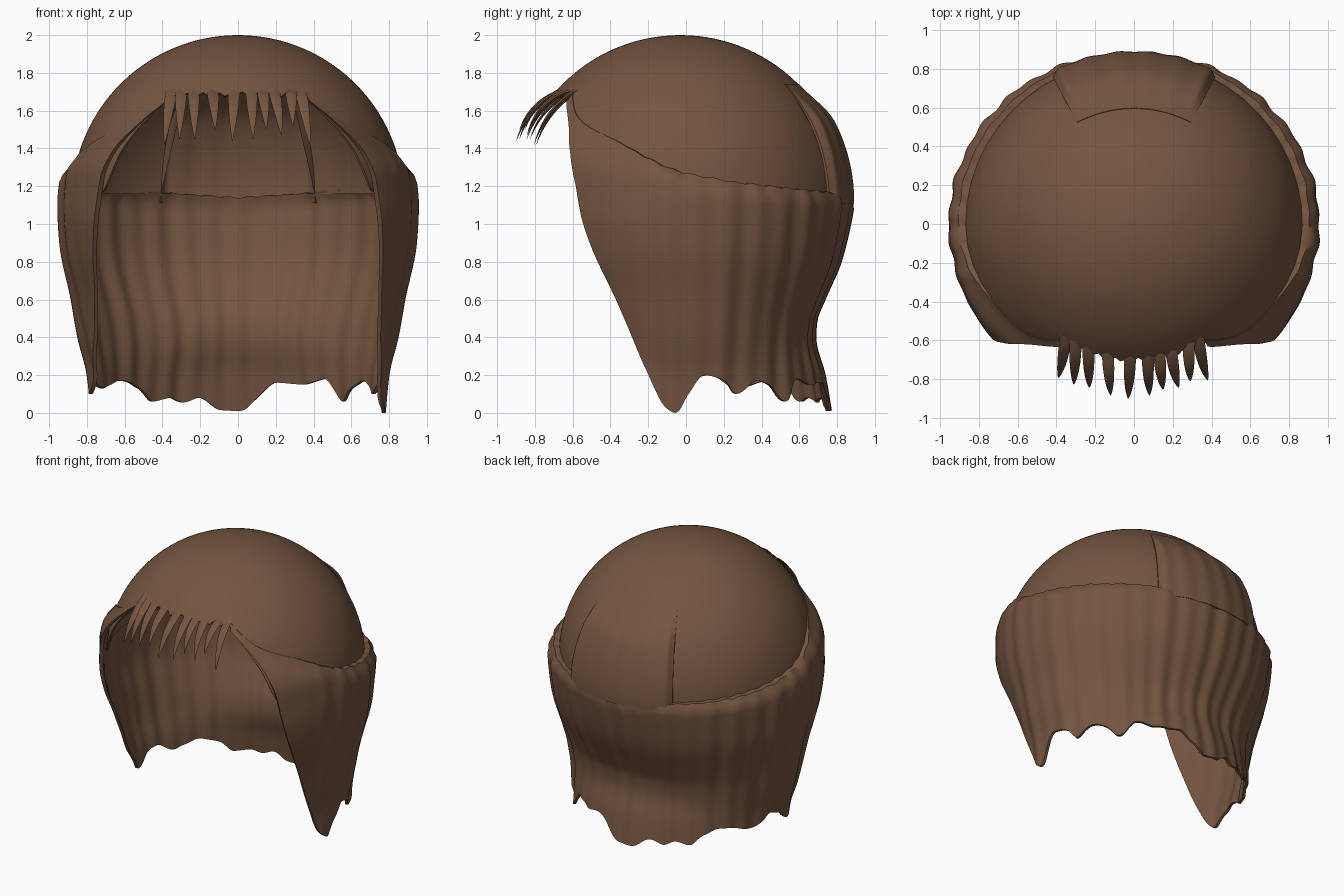
import bpy, bmesh, math, random
from math import sin, cos, radians
from mathutils import Vector

random.seed(4)
cube = bpy.data.objects.get("Cube")
if cube:
    bpy.data.objects.remove(cube)

brown = bpy.data.materials.new("brown_hair")
brown.use_nodes = True
COLOUR = (0.175, 0.091, 0.051, 1)
brown.diffuse_color = COLOUR
brown.node_tree.nodes["Principled BSDF"].inputs["Base Color"].default_value = COLOUR
brown.node_tree.nodes["Principled BSDF"].inputs["Roughness"].default_value = 0.8

DOME_Y, DOME_Z, DOME_R = -0.03, 1.12, 0.88


def ease(t):
    t = max(0.0, min(1.0, t))
    return t * t * (3 - 2 * t)


def curve(points, x):
    """Smooth interpolation without overshoot through (x, value) pairs."""
    if x <= points[0][0]:
        return points[0][1]
    if x >= points[-1][0]:
        return points[-1][1]
    i = next(k for k in range(len(points) - 1) if x <= points[k + 1][0])

    def secant(k):
        (a, p), (b, q) = points[k], points[k + 1]
        return (q - p) / (b - a)

    def slope(k):
        if k == 0 or k == len(points) - 1:
            return secant(min(k, len(points) - 2))
        s, t = secant(k - 1), secant(k)
        return 2 * s * t / (s + t) if s * t > 0 else 0.0

    (a, p), (b, q) = points[i], points[i + 1]
    h, t = b - a, (x - a) / (b - a)
    return p + h * slope(i) * t * (1 - t) ** 2 - h * slope(i + 1) * t * t * (1 - t) + (q - p) * ease(t)


def around(angle, radius, z, y=0.0):
    """Point at an angle in degrees, counted from the front towards +x."""
    a = radians(angle)
    return Vector((radius * sin(a), y - radius * cos(a), z))


def loft(name, rings, wrap=False):
    """Skin a list of equally long closed outlines, capped unless wrapped."""
    bm = bmesh.new()
    rows = [[bm.verts.new(p) for p in ring] for ring in rings]
    n = len(rows[0])
    for i in range(len(rows) if wrap else len(rows) - 1):
        a, b = rows[i], rows[(i + 1) % len(rows)]
        for j in range(n):
            k = (j + 1) % n
            bm.faces.new((a[j], a[k], b[k], b[j]))
    if not wrap:
        bm.faces.new(rows[0])
        bm.faces.new(rows[-1][::-1])
    bmesh.ops.remove_doubles(bm, verts=bm.verts, dist=0.0004)
    bmesh.ops.recalc_face_normals(bm, faces=bm.faces)
    mesh = bpy.data.meshes.new(name)
    bm.to_mesh(mesh)
    bm.free()
    mesh.materials.append(brown)
    ob = bpy.data.objects.new(name, mesh)
    bpy.context.collection.objects.link(ob)
    bpy.ops.object.select_all(action='DESELECT')
    ob.select_set(True)
    bpy.context.view_layer.objects.active = ob
    bpy.ops.object.shade_smooth_by_angle(angle=radians(50))


def pitches(high, low, rows):
    """Even steps of latitude on the dome between two heights."""
    hi, lo = (math.asin(min(1, (z - DOME_Z) / DOME_R)) for z in (high, low))
    return [hi + (lo - hi) * k / rows for k in range(rows + 1)]


def shell(angle, steps, swell, thick):
    """Closed outline of a slice of the dome, outside then inside."""
    ring = []
    for inset, order in ((0, steps), (thick, steps[::-1])):
        for p in order:
            r = DOME_R + swell(p) - inset
            ring.append(around(angle, r * cos(p), DOME_Z + r * sin(p), DOME_Y))
    return ring


# Crown: a dome whose rim rises over the face and around the back patch
BREAK = 1.72
RIM = [(0, 1.69), (30, 1.68), (39, 1.56), (47, 1.40), (55, 1.17), (70, 1.16),
       (152, 1.16), (154, BREAK), (180, BREAK)]
crown = []
for k in range(180):
    a = k * 2
    fold = min(a, 360 - a)
    low = curve(RIM, fold)
    if fold < 30:
        low += 0.012 * sin(a * 0.9)
    steps = pitches(2.0, BREAK, 16) + pitches(BREAK, low, 12)[1:]
    crown.append(shell(a, steps, lambda p: 0, 0.012))
loft("crown", crown, wrap=True)

# Back patch: a raised panel filling the gap in the crown
patch = []
for k in range(57):
    a = 152 + k
    bulge = 0.01 + 0.027 * ease(min(k, 56 - k) / 3) + 0.003 * sin(k * 0.62)
    patch.append(shell(a, pitches(1.74, 1.11, 24),
                       lambda p: 0.003 + bulge * ease((0.76 - p) / 0.3), 0.025))
loft("back_patch", patch)

# Hanging hair: one curtain from the face edge around the back
FACE_EDGE = [(31, 1.65), (39, 1.55), (46, 1.42), (51, 1.24), (53.5, 1.06), (57, 0.87), (64, 0.60)]
HEM = FACE_EDGE + [
    (74, 0.24), (82, 0.03), (86, 0.0), (91, 0.10), (97, 0.20), (105, 0.17), (110, 0.10),
    (119, 0.17), (126, 0.14), (133, 0.06), (141, 0.18), (152, 0.15), (164, 0.16), (172, 0.08),
    (179, 0.01), (187, 0.015), (196, 0.08), (203, 0.055), (209, 0.08), (217, 0.06), (224, 0.13),
    (235, 0.17), (250, 0.13), (261, 0.20), (268, 0.17), (275, 0.10), (285, 0.27),
] + [(360 - a, z) for a, z in reversed(FACE_EDGE)]
TOP = [(31, 1.69), (45, 1.55), (64, 1.44), (90, 1.27), (120, 1.20), (180, 1.14)]
FRONT_R = [(0, .73), (.25, .73), (.6, .82), (.87, .91), (1.06, .94), (1.25, .94), (1.4, .90), (1.55, .82), (1.7, .73)]
SIDE_R = [(0, .78), (.2, .80), (.4, .85), (.6, .885), (.9, .945), (1.1, .955), (1.25, .94), (1.45, .87)]
BACK_R = [(0, .77), (.2, .735), (.4, .685), (.48, .69), (.6, .735), (.8, .82), (1, .87), (1.14, .895)]


def hair_radius(a, fold, z, top):
    if fold < 90:
        w = ease((fold - 45) / 45)
        r = curve(FRONT_R, z) * (1 - w) + curve(SIDE_R, z) * w
    else:
        w = ease((fold - 90) / (75 + 15 * ease(z / 0.9)))
        r = curve(SIDE_R, z) * (1 - w) + curve(BACK_R, z) * w
    wave = sin(a * 0.62) + 0.7 * sin(a * 0.37 + 1.3)
    r += 0.0055 * wave * ease((fold - 50) / 40)
    # Near its top the hair melts into the dome at the front and rounds off elsewhere
    back = ease((fold - 58) / 20)
    melt = (1 - 0.5 * back) * (1 - ease((top - z) / (0.14 - 0.08 * back)))
    dome = math.sqrt(max(0, DOME_R ** 2 - (z - DOME_Z) ** 2)) + 0.003 - DOME_Y * cos(radians(a))
    return r + (dome - r) * melt


ROWS, COLUMNS = 32, 260
curtain = []
for c in range(COLUMNS + 1):
    a = 31 + 298 * c / COLUMNS
    fold = min(a, 360 - a)
    top, low = curve(TOP, fold), curve(HEM, a)
    top += 0.004 * sin(a * 0.9) * ease((fold - 60) / 20)
    outer, inner = [], []
    for k in range(ROWS + 1):
        z = top + (low - top) * k / ROWS
        r = hair_radius(a, fold, z, top)
        thick = 0.02 + 0.025 * ease((z - 0.7) / 0.5) * ease((fold - 35) / 40)
        outer.append(around(a, r, z))
        inner.append(around(a, r - thick, z))
    curtain.append(outer + inner[::-1])
loft("hair_curtain", curtain)

# Fringe: tapered locks curling forward from the crown rim
LOCKS = [(-.35, -.39, 1.42), (-.30, -.31, 1.45), (-.235, -.23, 1.45), (-.135, -.12, 1.50), (-.02, -.03, 1.44),
         (.07, .08, 1.45), (.13, .15, 1.50), (.19, .23, 1.47), (.28, .29, 1.52), (.33, .38, 1.42)]
for i, (root_x, tip_x, tip_z) in enumerate(LOCKS):
    root_y = DOME_Y - math.sqrt(DOME_R ** 2 - root_x ** 2 - (1.70 - DOME_Z) ** 2)
    root = Vector((root_x, root_y + 0.02, 1.705))
    tip = Vector((tip_x, root_y - 0.19 + random.uniform(-.02, .02), tip_z))
    bend = (root + tip) / 2 + Vector((0, -0.05, 0.05))
    rings = []
    for k in range(11):
        t = k / 10
        p = root * (1 - t) ** 2 + bend * 2 * t * (1 - t) + tip * t * t
        d = ((bend - root) * (1 - t) + (tip - bend) * t).normalized()
        side = Vector((1, 0, 0)) - d * d.x
        up = side.cross(d)
        half = 0.029 * (1 - t ** 2.2) + 0.002
        rings.append([p + side * half, p + up * half * 0.35, p - side * half, p - up * half * 0.35])
    loft("fringe_lock_%d" % (i + 1), rings)
